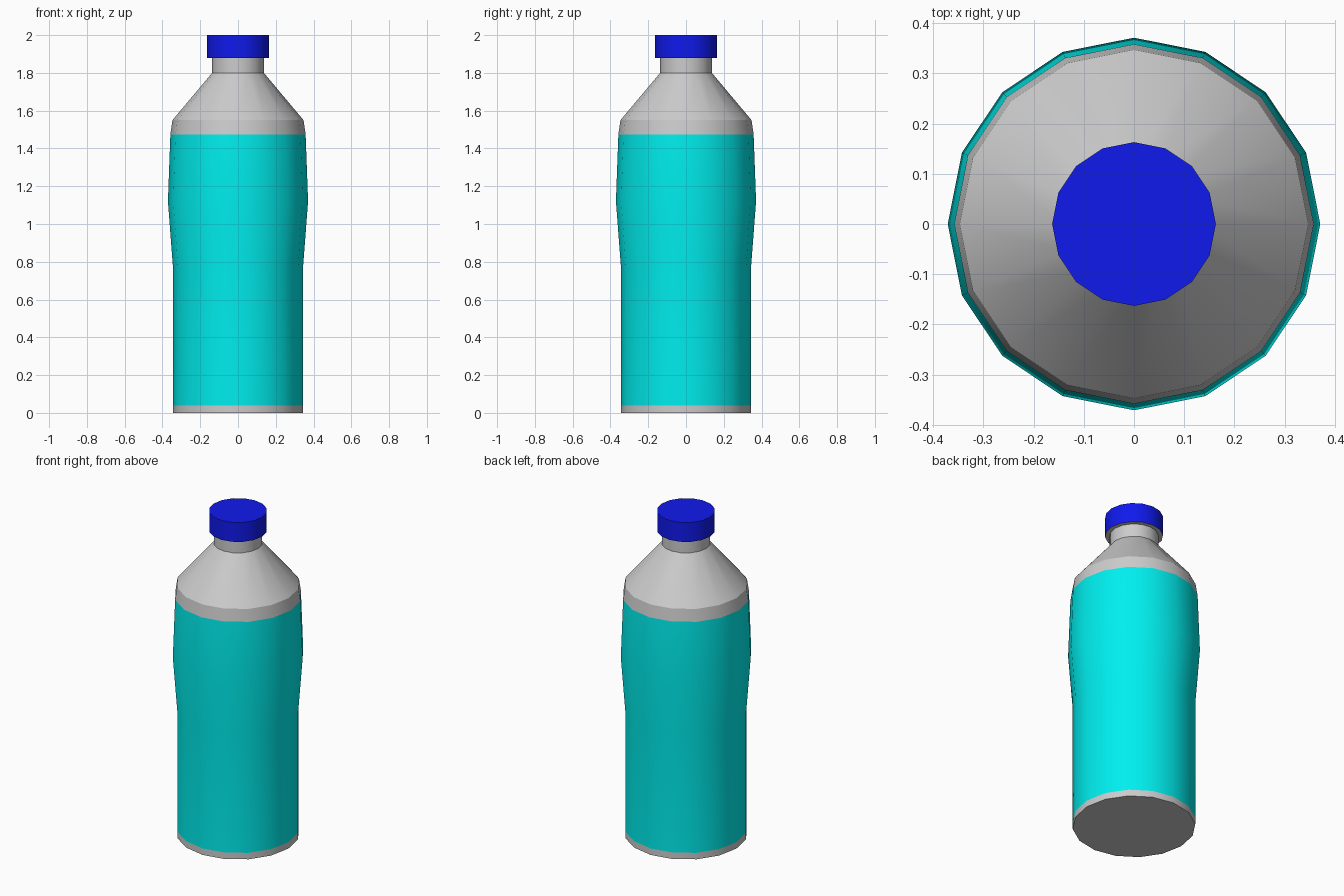
import bpy, bmesh
from math import radians, sin, cos, pi

if "Cube" in bpy.data.objects:
    bpy.data.objects.remove(bpy.data.objects["Cube"])

SIDES = 16


def lathe(name, profile, color=None, close_bottom=False, close_top=False):
    """Revolve (radius, z) points around z into a 16-sided shell."""
    bm = bmesh.new()
    rings = [[bm.verts.new((r * cos(2 * pi * i / SIDES), r * sin(2 * pi * i / SIDES), z))
              for i in range(SIDES)] for r, z in profile]
    for low, high in zip(rings, rings[1:]):
        for i in range(SIDES):
            j = (i + 1) % SIDES
            bm.faces.new((low[i], low[j], high[j], high[i]))
    if close_bottom:
        bm.faces.new(rings[0][::-1])
    if close_top:
        bm.faces.new(rings[-1])
    mesh = bpy.data.meshes.new(name)
    bm.to_mesh(mesh)
    bm.free()
    obj = bpy.data.objects.new(name, mesh)
    bpy.context.collection.objects.link(obj)
    if color:
        mat = bpy.data.materials.new(name + "_color")
        mat.diffuse_color = color
        mat.use_nodes = True
        mat.node_tree.nodes["Principled BSDF"].inputs["Base Color"].default_value = mat.diffuse_color
        mesh.materials.append(mat)
    bpy.ops.object.select_all(action='DESELECT')
    obj.select_set(True)
    bpy.context.view_layer.objects.active = obj
    bpy.ops.object.shade_smooth_by_angle(angle=radians(30))
    return obj


# Bare base rim with closed bottom
lathe("bottle_base", [(0.345, 0), (0.345, 0.04)], close_bottom=True)

# Coloured sleeve with a gentle bulge
lathe("sleeve", [(0.345, 0.04), (0.345, 0.78), (0.371, 1.12), (0.358, 1.475)],
      (0.0, 0.86, 0.86, 1))

# Shoulder, neck and the underside of the cap
lathe("shoulder_and_neck", [(0.358, 1.475), (0.347, 1.55), (0.137, 1.80),
                            (0.137, 1.88), (0.163, 1.88)])

# Screw cap
lathe("cap", [(0.163, 1.88), (0.163, 2.0)], (0.005, 0.01, 0.85, 1), close_top=True)
